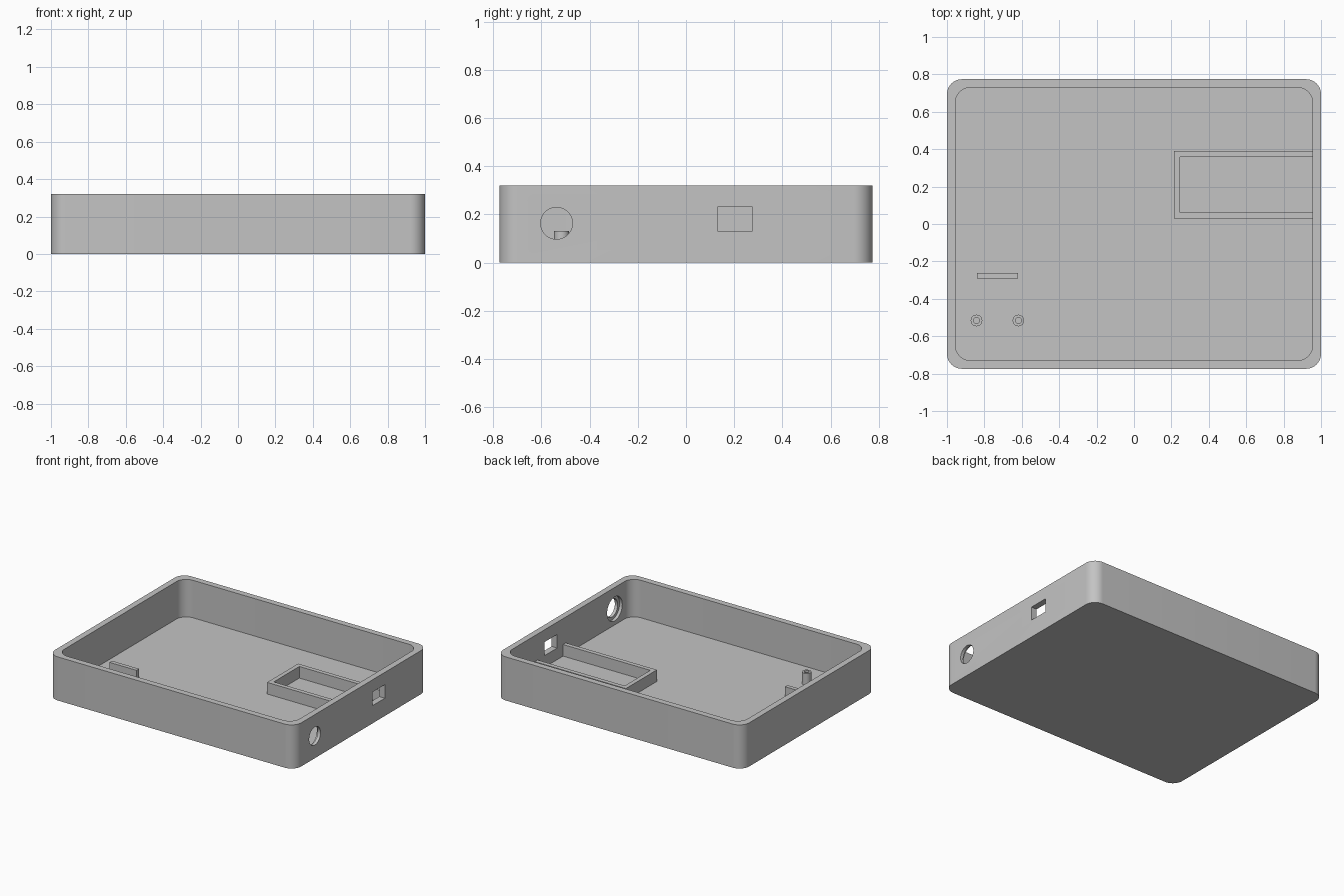
import bpy
import bmesh
from math import sin, cos, pi
from mathutils import Matrix

if "Cube" in bpy.data.objects:
    bpy.data.objects.remove(bpy.data.objects["Cube"])

HEIGHT, FLOOR, WALL = 0.32, 0.045, 0.045
HALF_X, HALF_Y, CORNER = 1.0, 0.774, 0.08

grey = bpy.data.materials.new("plain grey")
grey.use_nodes = True
colour = (0.55, 0.55, 0.55, 1)
grey.diffuse_color = colour
grey.node_tree.nodes["Principled BSDF"].inputs["Base Color"].default_value = colour


def prism(name, outline, z0, z1, matrix=None):
    """Extrude a closed 2D outline from z0 to z1."""
    bm = bmesh.new()
    face = bm.faces.new([bm.verts.new((x, y, z0)) for x, y in outline])
    top = bmesh.ops.extrude_face_region(bm, geom=[face])["geom"]
    moved = [v for v in top if isinstance(v, bmesh.types.BMVert)]
    bmesh.ops.translate(bm, verts=moved, vec=(0, 0, z1 - z0))
    bmesh.ops.recalc_face_normals(bm, faces=bm.faces)
    if matrix:
        bm.transform(matrix)
    mesh = bpy.data.meshes.new(name)
    bm.to_mesh(mesh)
    bm.free()
    mesh.materials.append(grey)
    obj = bpy.data.objects.new(name, mesh)
    bpy.context.collection.objects.link(obj)
    return obj


def rect(x0, x1, y0, y1):
    return [(x0, y0), (x1, y0), (x1, y1), (x0, y1)]


def circle(cx, cy, r, n=48):
    return [(cx + r * cos(2 * pi * i / n), cy + r * sin(2 * pi * i / n)) for i in range(n)]


def rounded_rect(hx, hy, r, steps=12):
    points = []
    for quarter, (sx, sy) in enumerate([(1, 1), (-1, 1), (-1, -1), (1, -1)]):
        for i in range(steps + 1):
            a = (quarter + i / steps) * pi / 2
            points.append((sx * (hx - r) + r * cos(a), sy * (hy - r) + r * sin(a)))
    return points


def cut(obj, cutter):
    """Subtract the cutter and remove it."""
    mod = obj.modifiers.new("cut", "BOOLEAN")
    mod.operation = "DIFFERENCE"
    mod.solver = "EXACT"
    mod.object = cutter
    cutter.hide_render = True
    bpy.context.view_layer.objects.active = obj
    bpy.ops.object.modifier_apply(modifier=mod.name)
    bpy.data.objects.remove(cutter)


def smooth(obj):
    bpy.ops.object.select_all(action="DESELECT")
    obj.select_set(True)
    bpy.context.view_layer.objects.active = obj
    bpy.ops.object.shade_smooth_by_angle(angle=pi / 6)


# Open tray with rounded corners
tray = prism("tray", rounded_rect(HALF_X, HALF_Y, CORNER), 0, HEIGHT)
inner_x, inner_y = HALF_X - WALL, HALF_Y - WALL
cut(tray, prism("pocket", rounded_rect(inner_x, inner_y, CORNER), FLOOR, HEIGHT + 0.1))

# Side wall openings: outlines drawn in (y, z) and extruded along x
along_x = Matrix(((0, 0, 1, 0), (1, 0, 0, 0), (0, 1, 0, 0), (0, 0, 0, 1)))
cut(tray, prism("port_cutter", rect(0.13, 0.275, 0.13, 0.23), 0.9, 1.1, along_x))
cut(tray, prism("hole_cutter", circle(-0.537, 0.163, 0.066), 0.9, 1.1, along_x))
cut(tray, prism("recess_cutter", circle(-0.537, 0.163, 0.088), 0.9, 0.977, along_x))
smooth(tray)

# U-shaped bracket, open towards the side wall
x0, x1, y0, y1, t = 0.215, inner_x + 0.005, 0.03, 0.39, 0.032
prism("bracket", [(x0, y0), (x1, y0), (x1, y0 + t), (x0 + t, y0 + t),
                  (x0 + t, y1 - t), (x1, y1 - t), (x1, y1), (x0, y1)], FLOOR - 0.005, 0.13)

# Upright rib
prism("rib", rect(-0.84, -0.62, -0.292, -0.262), FLOOR - 0.005, 0.118)

# Hollow posts
for name, x in (("right_post", -0.842), ("left_post", -0.618)):
    post = prism(name, circle(x, -0.516, 0.031, 32), FLOOR - 0.005, 0.131)
    cut(post, prism("bore_cutter", circle(x, -0.516, 0.016, 32), FLOOR, 0.2))
    smooth(post)
